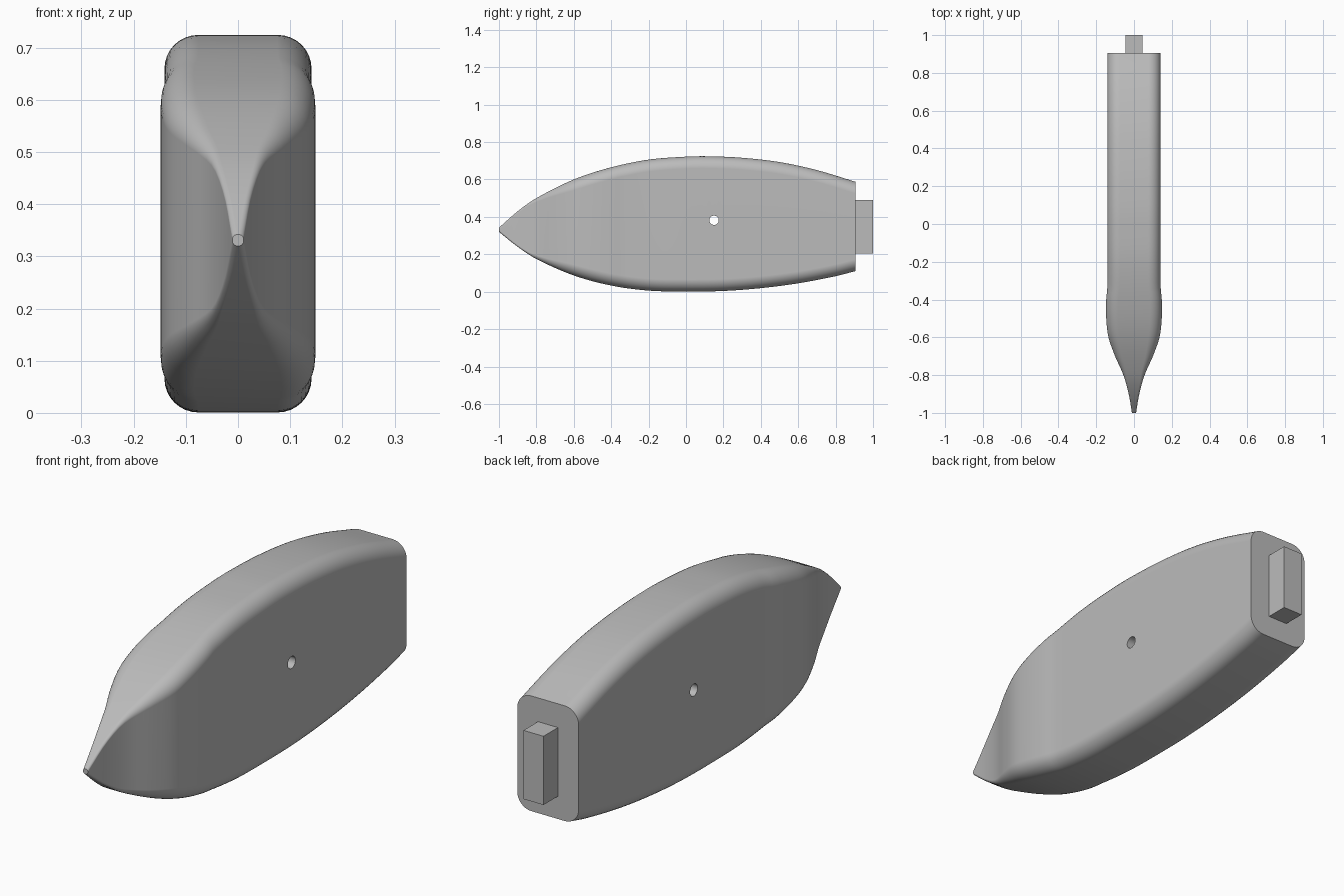
import bpy, bmesh, math

old = bpy.data.objects.get("Cube")
if old:
    bpy.data.objects.remove(old, do_unlink=True)

grey = bpy.data.materials.new("plain grey")
grey.use_nodes = True
colour = (0.5, 0.5, 0.5, 1)
grey.diffuse_color = colour
grey.node_tree.nodes["Principled BSDF"].inputs["Base Color"].default_value = colour

# Body outlines as (y, value) pairs, front to back
TOP = [(-1, .342), (-.9, .43), (-.8, .5), (-.6, .6), (-.4, .665), (-.2, .706),
       (0, .722), (.12, .724), (.3, .716), (.5, .693), (.7, .65), (.905, .588)]
BOTTOM = [(-1, .32), (-.9, .24), (-.8, .175), (-.6, .087), (-.4, .033), (-.2, .006),
          (0, .001), (.2, .004), (.4, .019), (.6, .045), (.8, .083), (.905, .11)]
WIDTH = [(-1, .011), (-.9, .028), (-.8, .056), (-.7, .1), (-.6, .135), (-.5, .147),
         (-.4, .147), (-.33, .141), (0, .141), (.905, .141)]
ROUND = [(-1, .01), (-.85, .012), (-.75, .03), (-.6, .058), (-.4, .064), (.905, .064)]


def smooth(points, y):
    """Cubic interpolation through the points of an outline."""
    def slope(i):
        a, b = points[max(i - 1, 0)], points[min(i + 1, len(points) - 1)]
        return (b[1] - a[1]) / (b[0] - a[0])
    i = max(k for k in range(len(points) - 1) if points[k][0] <= y)
    (y0, v0), (y1, v1) = points[i], points[i + 1]
    h = y1 - y0
    t = (y - y0) / h
    return (v0 * (1 + 2 * t) * (1 - t) ** 2 + v1 * t * t * (3 - 2 * t)
            + h * t * (1 - t) * (slope(i) * (1 - t) - slope(i + 1) * t))


def add_object(name, bm):
    bmesh.ops.recalc_face_normals(bm, faces=bm.faces[:])
    mesh = bpy.data.meshes.new(name)
    bm.to_mesh(mesh)
    bm.free()
    mesh.materials.append(grey)
    obj = bpy.data.objects.new(name, mesh)
    bpy.context.collection.objects.link(obj)
    return obj


# Body: rounded rectangular sections lofted from nose to tail
STATIONS, STEPS = 72, 8
bm = bmesh.new()
rings = []
for s in range(STATIONS + 1):
    y = -1 + 1.905 * s / STATIONS
    top, low, w = (smooth(p, y) for p in (TOP, BOTTOM, WIDTH))
    r = min(smooth(ROUND, y), w * .95, (top - low) * .48)
    ring = []
    for corner, (sx, cz) in enumerate([(1, top - r), (-1, top - r), (-1, low + r), (1, low + r)]):
        for k in range(STEPS + 1):
            a = math.pi / 2 * (corner + k / STEPS)
            ring.append(bm.verts.new((sx * (w - r) + r * math.cos(a), y, cz + r * math.sin(a))))
    rings.append(ring)
for a, b in zip(rings, rings[1:]):
    for k in range(len(a)):
        n = (k + 1) % len(a)
        bm.faces.new((a[k], a[n], b[n], b[k]))
bm.faces.new(rings[0])
bm.faces.new(rings[-1])
body = add_object("body", bm)

# Cross hole drilled through both sides
bpy.ops.mesh.primitive_cylinder_add(vertices=32, radius=.025, depth=.6,
                                    location=(0, .15, .382), rotation=(0, math.pi / 2, 0))
drill = bpy.context.object
drill.name = "hole_cutter"
drill.hide_render = True
drill.data.materials.append(grey)
cut = body.modifiers.new("cross_hole", 'BOOLEAN')
cut.operation, cut.solver, cut.object = 'DIFFERENCE', 'EXACT', drill
bpy.ops.object.select_all(action='DESELECT')
body.select_set(True)
bpy.context.view_layer.objects.active = body
bpy.ops.object.modifier_apply(modifier=cut.name)
bpy.data.objects.remove(drill, do_unlink=True)

bpy.ops.object.shade_smooth_by_angle(angle=math.radians(35))
weighted = body.modifiers.new("flat_sides", 'WEIGHTED_NORMAL')
weighted.keep_sharp = True

# Tail tenon: square-edged block on the back face
bm = bmesh.new()
bmesh.ops.create_cube(bm, size=1)
for v in bm.verts:
    v.co = (v.co.x * .092, .95 + v.co.y * .1, .347 + v.co.z * .285)
add_object("tail_tenon", bm)
